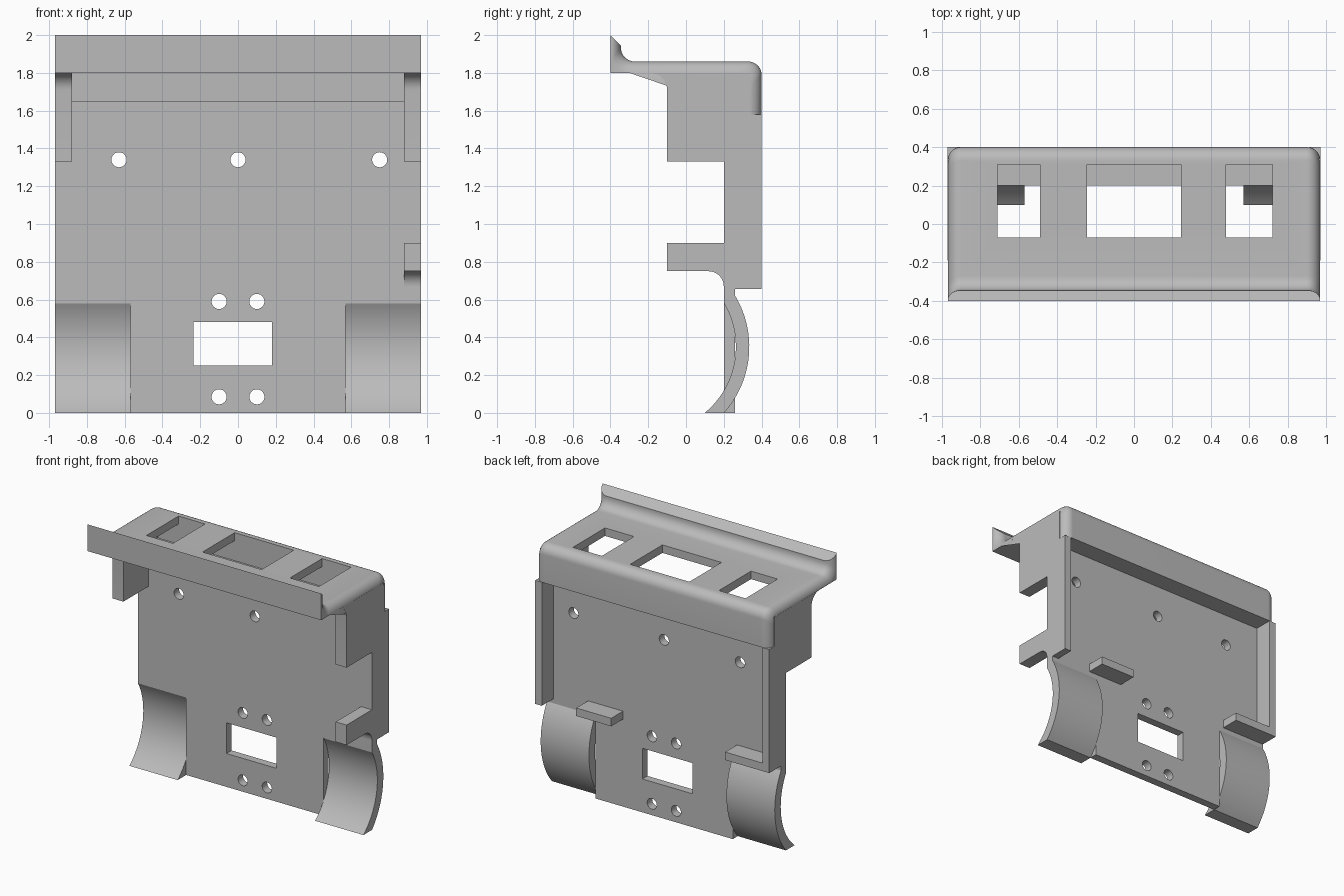
import bpy, bmesh, math
from mathutils import Vector

if "Cube" in bpy.data.objects:
    bpy.data.objects.remove(bpy.data.objects["Cube"])

grey = bpy.data.materials.new("plain grey")
grey.use_nodes = True
grey.diffuse_color = (0.5, 0.5, 0.5, 1)
grey.node_tree.nodes["Principled BSDF"].inputs["Base Color"].default_value = (0.5, 0.5, 0.5, 1)

W = 0.97        # half width of the whole bracket
FLANGE = 0.88   # inner face of the front flanges


def loft(name, sections):
    """Skin a row of matching closed sections and cap both ends."""
    bm = bmesh.new()
    rings = [[bm.verts.new(p) for p in s] for s in sections]
    for a, b in zip(rings, rings[1:]):
        for i in range(len(a)):
            j = (i + 1) % len(a)
            bm.faces.new((a[i], a[j], b[j], b[i]))
    bm.faces.new(rings[0])
    bm.faces.new(rings[-1])
    bmesh.ops.recalc_face_normals(bm, faces=bm.faces)
    mesh = bpy.data.meshes.new(name)
    bm.to_mesh(mesh)
    bm.free()
    mesh.materials.append(grey)
    obj = bpy.data.objects.new(name, mesh)
    bpy.context.collection.objects.link(obj)
    return obj


def prism(name, profile, x0, x1):
    """Extrude a (y, z) profile along x."""
    return loft(name, [[(x, y, z) for y, z in profile] for x in (x0, x1)])


def box(name, x0, x1, y0, y1, z0, z1):
    return prism(name, [(y0, z0), (y1, z0), (y1, z1), (y0, z1)], x0, x1)


def arc(cy, cz, r, a0, a1, n=8):
    angles = [math.radians(a0 + (a1 - a0) * i / n) for i in range(n + 1)]
    return [(cy + r * math.cos(a), cz + r * math.sin(a)) for a in angles]


def hole_rod(x, z, r=0.04, n=24):
    ring = [(x + r * math.cos(2 * math.pi * i / n), z + r * math.sin(2 * math.pi * i / n)) for i in range(n)]
    return loft("hole_cutter", [[(px, y, pz) for px, pz in ring] for y in (0.1, 0.5)])


def cut(obj, cutters):
    for c in cutters:
        c.hide_render = True
        mod = obj.modifiers.new("cut", "BOOLEAN")
        mod.operation = "DIFFERENCE"
        mod.solver = "EXACT"
        mod.object = c
    bpy.context.view_layer.update()
    mesh = bpy.data.meshes.new_from_object(obj.evaluated_get(bpy.context.evaluated_depsgraph_get()))
    obj.modifiers.clear()
    obj.data = mesh
    for c in cutters:
        bpy.data.objects.remove(c)


parts = []

# Back plate with screw holes, window and cradle recesses
plate = box("back_plate", -W, W, 0.2, 0.26, 0, 1.65)
cutters = [hole_rod(x, 1.34) for x in (-0.63, 0, 0.75)]
cutters += [hole_rod(x, z) for x in (-0.1, 0.1) for z in (0.085, 0.59)]
cutters.append(box("window_cutter", -0.235, 0.18, 0.1, 0.5, 0.25, 0.48))
cutters += [box("recess_cutter", s * 0.57, s * 1.1, 0.1, 0.5, -0.1, 0.58) for s in (-1, 1)]
cut(plate, cutters)
parts.append(plate)


# Top cap: one section swept along x, shrinking into rounded ends
def cap_section(x, s):
    lip = -0.345 - s * 0.75
    prof = [(-0.4, 1.8), (-0.4, 2.0), (lip, 1.945 + s * 0.75)]
    prof += arc(lip + 0.075, 1.935 - s, 0.075, 180, 270)
    prof += arc(0.33 - s, 1.79 - s, 0.07, 90, 0)
    prof += [(0.4 - s, 1.58), (0.26, 1.58), (0.26, 1.65), (0.31, 1.65), (0.31, 1.8)]
    return [(x, y, z) for y, z in prof]


R = 0.068
ends = [math.radians(a) for a in range(8, 91, 10)] + [math.pi / 2]
stations = [(W - R * (1 - math.cos(a)), min(R * (1 - math.sin(a)), 0.056)) for a in ends]
row = [(-x, s) for x, s in stations] + [(x, s) for x, s in reversed(stations)]
cap = loft("top_cap", [cap_section(x, s) for x, s in row])
cut(cap, [box("slot_cutter", a, b, -0.07, 0.31, 1.7, 2.1)
          for a, b in ((-0.71, -0.49), (-0.245, 0.245), (0.48, 0.72))])
parts.append(cap)

# Side flanges, back ribs and curved cradles on both sides
flange = [(-0.1, 1.33)] + arc(-0.19, 1.71, 0.09, 0, 90)
flange += [(0.34, 1.8), (0.34, 1.58), (0.26, 1.58), (0.26, 1.33)]
CY, CZ = -0.19, 0.35
inner, outer = 0.454, 0.525
cradle = arc(CY, CZ, inner, -math.degrees(math.asin(CZ / inner)), 30.5, 24)
cradle += arc(CY, CZ, outer, 32, -math.degrees(math.asin(CZ / outer)), 24)
for s, side in ((-1, "right"), (1, "left")):
    parts.append(prism(side + "_flange", flange, s * FLANGE, s * W))
    parts.append(box(side + "_rib", s * 0.915, s * W, 0.2, 0.4, 0.655, 1.58))
    parts.append(prism(side + "_cradle", cradle, s * 0.57, s * W))

# Hook on one side only
hook = [(-0.1, 0.75), (-0.1, 0.9), (0.26, 0.9), (0.26, 0.655), (0.2, 0.655)]
hook += arc(0.12, 0.67, 0.08, 0, 90)
parts.append(prism("left_hook", hook, FLANGE, W))

# Support ledges on the back
for name, x0, x1 in (("left_ledge", 0.34, 0.63), ("right_ledge", -0.92, -0.605)):
    parts.append(box(name, x0, x1, 0.25, 0.4, 0.655, 0.715))

# Smooth the rounded surfaces, keep edges sharp
bpy.ops.object.select_all(action="DESELECT")
for p in parts:
    p.select_set(True)
bpy.context.view_layer.objects.active = cap
bpy.ops.object.shade_smooth_by_angle(angle=math.radians(30))
